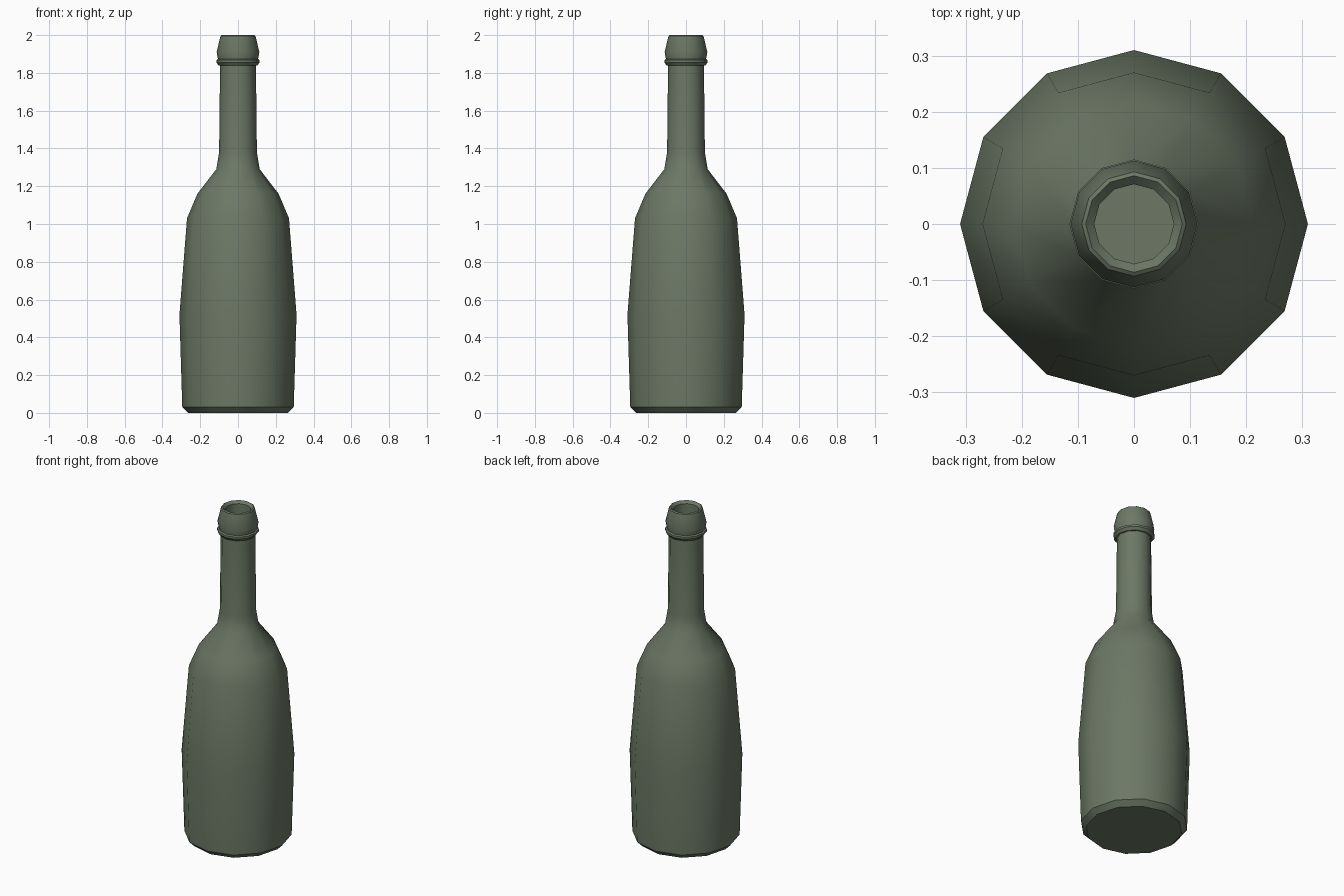
import bpy, bmesh, math

if "Cube" in bpy.data.objects:
    bpy.data.objects.remove(bpy.data.objects["Cube"])

SIDES = 12

glass = bpy.data.materials.new("dull green glass")
glass.diffuse_color = (0.15, 0.187, 0.13, 1)
glass.use_nodes = True
glass.node_tree.nodes["Principled BSDF"].inputs["Base Color"].default_value = glass.diffuse_color


def lathe(name, profile, material):
    """Spin a (radius, height) profile around z and cap both ends."""
    bm = bmesh.new()
    rings = []
    for r, z in profile:
        rings.append([bm.verts.new((r * math.cos(2 * math.pi * i / SIDES),
                                    r * math.sin(2 * math.pi * i / SIDES), z))
                      for i in range(SIDES)])
    for a, b in zip(rings, rings[1:]):
        for i in range(SIDES):
            j = (i + 1) % SIDES
            bm.faces.new((a[i], a[j], b[j], b[i]))
    bm.faces.new(rings[0][::-1])
    bm.faces.new(rings[-1])
    bmesh.ops.recalc_face_normals(bm, faces=bm.faces)
    mesh = bpy.data.meshes.new(name)
    bm.to_mesh(mesh)
    bm.free()
    mesh.materials.append(material)
    ob = bpy.data.objects.new(name, mesh)
    bpy.context.collection.objects.link(ob)
    bpy.context.view_layer.objects.active = ob
    ob.select_set(True)
    bpy.ops.object.shade_smooth_by_angle(angle=math.radians(35))
    ob.select_set(False)
    return ob


profile = [
    (0.265, 0.0), (0.295, 0.03),                      # bevelled foot
    (0.31, 0.52), (0.27, 1.03),                       # body
    (0.215, 1.16), (0.115, 1.29), (0.10, 1.38),       # shoulder
    (0.095, 1.84),                                    # neck
    (0.103, 1.84), (0.115, 1.856), (0.115, 1.868), (0.106, 1.873),  # ring
    (0.113, 1.91), (0.093, 1.995), (0.086, 2.0),      # lip
    (0.071, 1.985), (0.071, 1.80),                    # hollow mouth
]
lathe("bottle", profile, glass)
